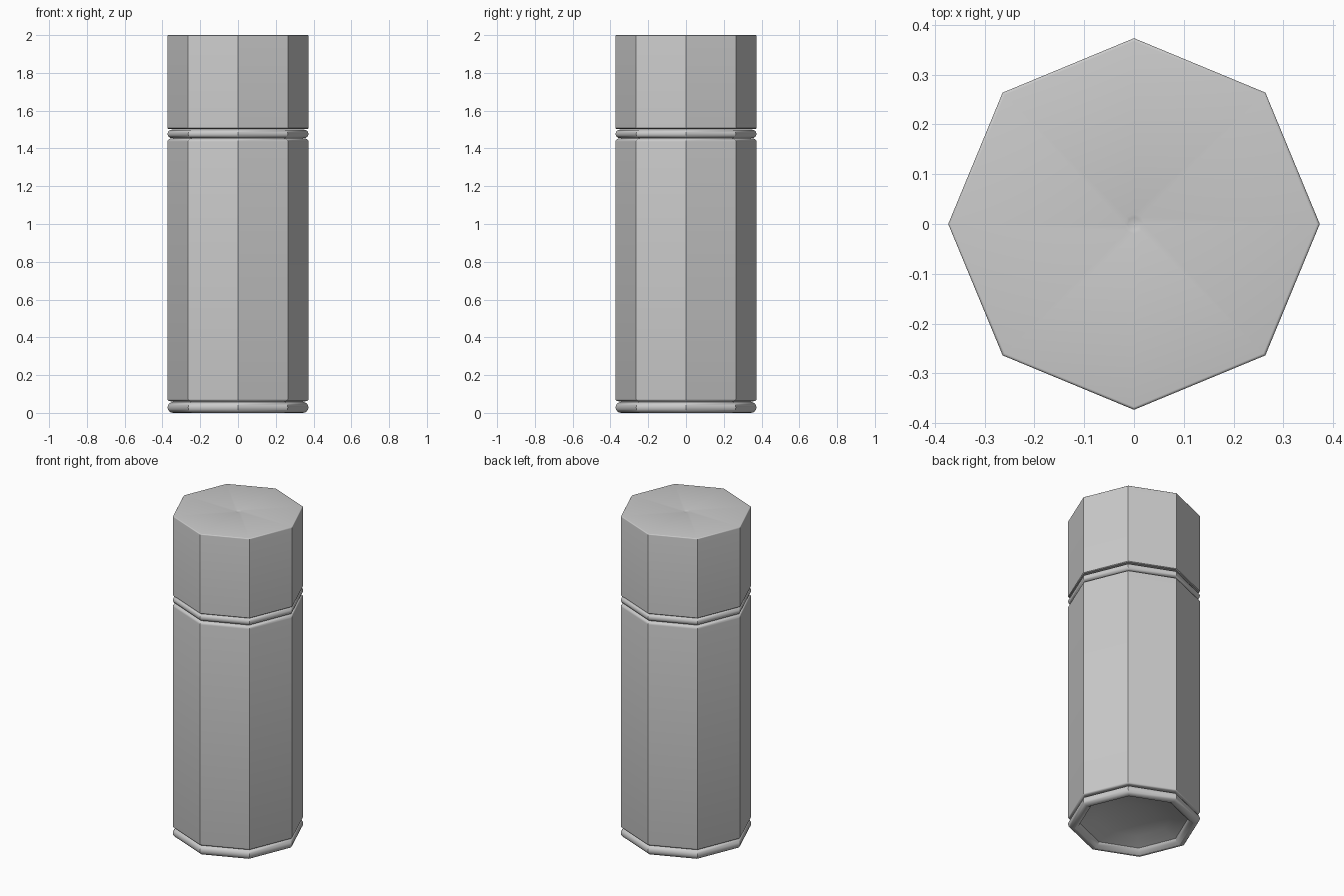
import bpy, bmesh
from math import cos, sin, pi, radians

if "Cube" in bpy.data.objects:
    bpy.data.objects.remove(bpy.data.objects["Cube"])

SIDES = 8
R = 0.373


def lathe(name, profile):
    """Spin an (r, z) profile into an eight-sided part; r = 0 gives a pole."""
    bm = bmesh.new()
    rings = []
    for r, z in profile:
        if r == 0:
            rings.append([bm.verts.new((0, 0, z))] * SIDES)
        else:
            rings.append([bm.verts.new((r * cos(2 * pi * i / SIDES),
                                        r * sin(2 * pi * i / SIDES), z))
                          for i in range(SIDES)])
    for a, b in zip(rings, rings[1:]):
        for i in range(SIDES):
            j = (i + 1) % SIDES
            bm.faces.new(list(dict.fromkeys((a[i], a[j], b[j], b[i]))))
    bmesh.ops.recalc_face_normals(bm, faces=bm.faces)
    mesh = bpy.data.meshes.new(name)
    bm.to_mesh(mesh)
    bm.free()
    ob = bpy.data.objects.new(name, mesh)
    bpy.context.collection.objects.link(ob)
    bpy.context.view_layer.objects.active = ob
    ob.select_set(True)
    bpy.ops.object.shade_smooth_by_angle(angle=radians(32))
    ob.select_set(False)
    return ob


def bead(z0, z1, steps=8):
    """Half-round outer edge between two heights."""
    h = (z1 - z0) / 2
    return [(R - h + h * cos(t), (z0 + z1) / 2 + h * sin(t))
            for t in [-pi / 2 + pi * k / steps for k in range(steps + 1)]]


def corner(z, c, up):
    """Rounded outer corner; up = 1 for a top edge, -1 for a bottom edge."""
    pts = [(R - c + c * cos(t), z - up * c + up * c * sin(t))
           for t in [k * pi / 8 for k in range(5)]]
    return pts if up > 0 else pts[::-1]


# Body with bottom beading, recessed domed underside and neck bead
body = [(0, 0.085), (0.12, 0.078), (0.22, 0.06), (0.305, 0.03), (0.315, 0.012), (0.335, 0.0)]
body += bead(0.0, 0.058)
body += [(0.343, 0.06)] + corner(0.062, 0.012, -1) + corner(1.452, 0.016, 1)
body += [(0.343, 1.454)] + bead(1.455, 1.499) + [(0.33, 1.501), (0, 1.501)]
lathe("bottle_body", body)

# Cap with a small centre dimple
cap = [(0, 1.503), (0.345, 1.503), (0.368, 1.503), (R, 1.507)]
cap += corner(2.0, 0.006, 1)
cap += [(0.02, 2.0), (0.013, 1.998), (0, 1.996)]
lathe("cap", cap)
